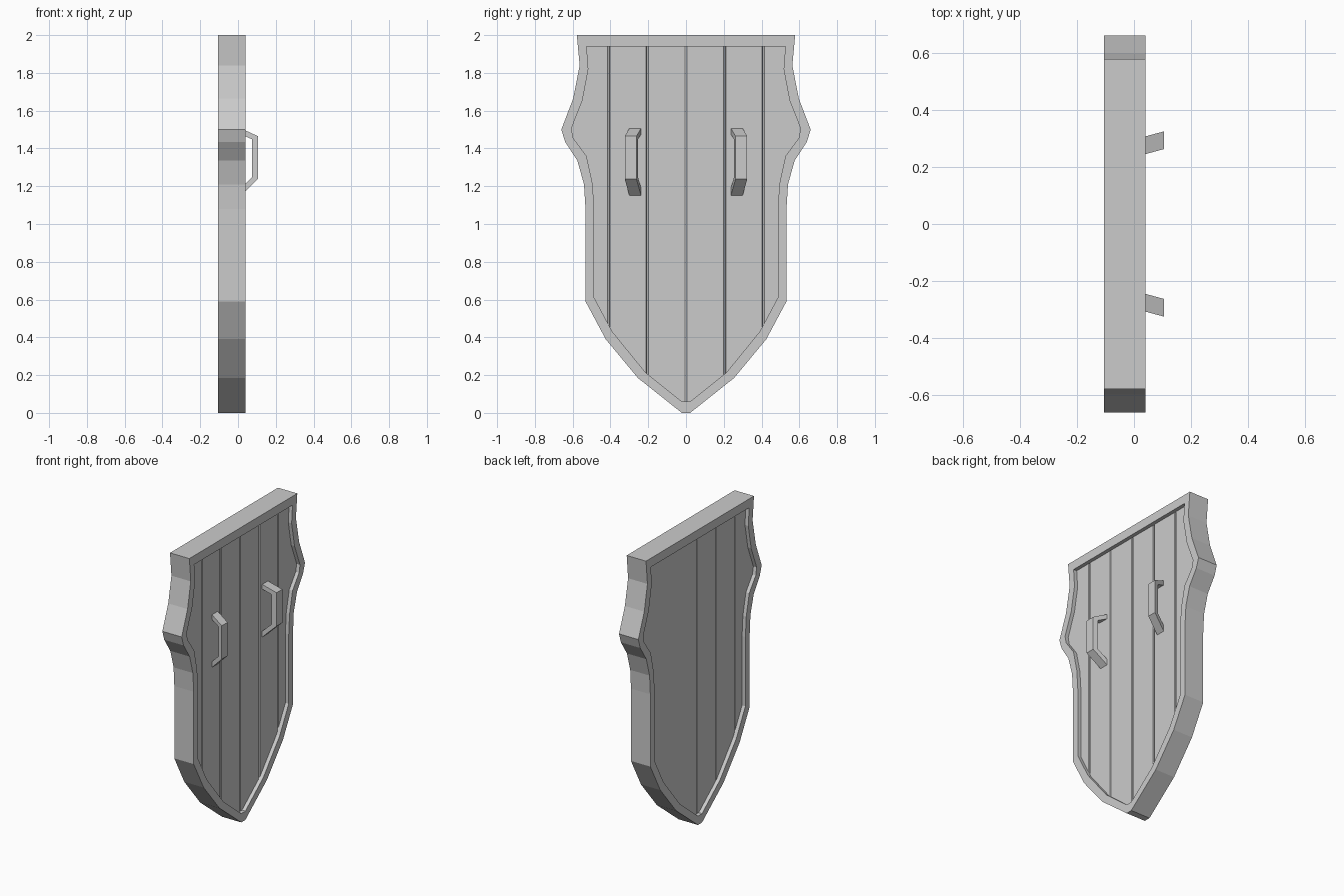
import bpy, bmesh
from mathutils import Vector

if "Cube" in bpy.data.objects:
    bpy.data.objects.remove(bpy.data.objects["Cube"])

# Half outlines (y, z), from the top corner down to the tip
OUTER = [(0.578, 2.0), (0.563, 1.84), (0.597, 1.665), (0.66, 1.5), (0.64, 1.435), (0.575, 1.335),
         (0.54, 1.21), (0.532, 1.08), (0.532, 0.59), (0.425, 0.39), (0.255, 0.185), (0.022, 0.0)]
INNER = [(0.526, 1.94), (0.517, 1.82), (0.548, 1.655), (0.607, 1.505), (0.597, 1.455), (0.527, 1.36),
         (0.495, 1.215), (0.486, 1.08), (0.486, 0.61), (0.39, 0.43), (0.215, 0.215), (0.022, 0.06)]
MIDDLE = [((a + c) / 2, (b + d) / 2) for (a, b), (c, d) in zip(OUTER, INNER)]


def mirrored(half):
    return half + [(-y, z) for y, z in reversed(half)]


def finish(bm, name):
    bmesh.ops.recalc_face_normals(bm, faces=bm.faces)
    mesh = bpy.data.meshes.new(name)
    bm.to_mesh(mesh)
    bm.free()
    obj = bpy.data.objects.new(name, mesh)
    bpy.context.collection.objects.link(obj)
    return obj


def add_loop(bm, x, pts):
    return [bm.verts.new((x, y, z)) for y, z in pts]


# Rim: a ring with a rectangular section following the outline
bm = bmesh.new()
loops = [add_loop(bm, x, mirrored(h)) for x, h in
         ((-0.105, OUTER), (0.04, OUTER), (0.04, INNER), (-0.105, INNER))]
n = len(loops[0])
for k in range(4):
    a, b = loops[k], loops[(k + 1) % 4]
    for i in range(n):
        j = (i + 1) % n
        bm.faces.new((a[i], a[j], b[j], b[i]))
finish(bm, "rim")


# Planks: the recessed panel sliced into strips with chamfered long edges
def plank(name, y0, y1):
    bm = bmesh.new()
    back = add_loop(bm, -0.08, mirrored(MIDDLE))
    front = add_loop(bm, 0.015, mirrored(MIDDLE))
    bm.faces.new(back)
    bm.faces.new(front)
    for i in range(n):
        j = (i + 1) % n
        bm.faces.new((back[i], back[j], front[j], front[i]))
    for y, side in ((y0, -1), (y1, 1)):
        if abs(y) > 0.6:
            continue
        y -= side * 0.0015
        geom = bm.verts[:] + bm.edges[:] + bm.faces[:]
        cut = bmesh.ops.bisect_plane(bm, geom=geom, plane_co=(0, y, 0),
                                     plane_no=(0, side, 0), clear_outer=True)
        edges = [e for e in cut["geom_cut"] if isinstance(e, bmesh.types.BMEdge)]
        bmesh.ops.holes_fill(bm, edges=edges, sides=0)
    long_edges = []
    for e in bm.edges:
        a, b = (v.co for v in e.verts)
        if abs(a.y - b.y) < 1e-4 and abs(a.x - b.x) < 1e-4 and \
                min(abs(a.y - y0), abs(a.y - y1)) < 0.003:
            long_edges.append(e)
    bmesh.ops.bevel(bm, geom=long_edges, offset=0.005, segments=1, affect='EDGES')
    finish(bm, name)


cuts = [-0.7, -0.408, -0.205, 0.0, 0.205, 0.408, 0.7]
for i in range(6):
    plank(f"plank_{i + 1}", cuts[i], cuts[i + 1])

# Handles: a bent flat bar that leans outward as it leaves the planks
BAR_OUT = [(0.012, 1.508), (0.105, 1.465), (0.105, 1.238), (0.012, 1.147)]
BAR_IN = [(0.012, 1.476), (0.075, 1.448), (0.075, 1.247), (0.012, 1.187)]


def handle(name, side):
    bm = bmesh.new()
    rows = []
    for outer, inner in zip(BAR_OUT, BAR_IN):
        row = []
        for (x, z), half in ((outer, -0.031), (outer, 0.031), (inner, 0.031), (inner, -0.031)):
            y = 0.268 + (x - 0.012) * 0.27 + half
            row.append(bm.verts.new(Vector((x, side * y, z))))
        rows.append(row)
    for a, b in zip(rows, rows[1:]):
        for k in range(4):
            m = (k + 1) % 4
            bm.faces.new((a[k], a[m], b[m], b[k]))
    bm.faces.new(rows[0])
    bm.faces.new(rows[-1])
    finish(bm, name)


handle("handle_left", -1)
handle("handle_right", 1)
